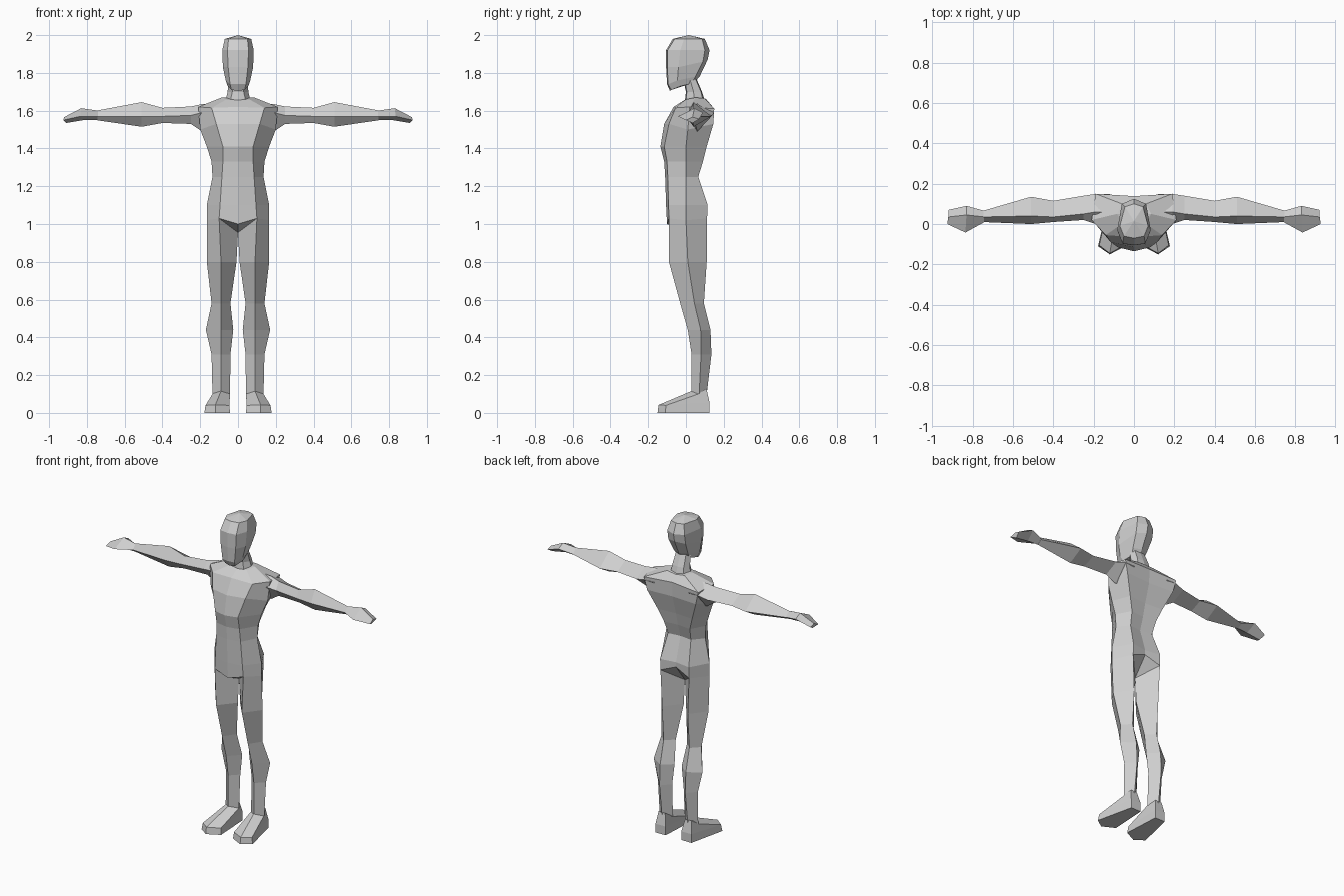
import bpy, bmesh

grey = bpy.data.materials.new("plain grey")
grey.diffuse_color = (0.62, 0.62, 0.62, 1)


def loft(name, rings, start=None, end=None, mirror=False):
    """Skin closed rings of equal size; cap ends flat or with a fan to a point."""
    bm = bmesh.new()
    loops = [[bm.verts.new(p) for p in r] for r in rings]
    n = len(loops[0])
    for a, b in zip(loops, loops[1:]):
        for i in range(n):
            j = (i + 1) % n
            bm.faces.new((a[i], a[j], b[j], b[i]))
    for loop, tip in ((loops[0], start), (loops[-1], end)):
        if tip is None:
            bm.faces.new(loop)
        else:
            t = bm.verts.new(tip)
            for i in range(n):
                bm.faces.new((loop[i], loop[(i + 1) % n], t))
    bmesh.ops.recalc_face_normals(bm, faces=bm.faces)
    me = bpy.data.meshes.new(name)
    bm.to_mesh(me)
    bm.free()
    me.materials.append(grey)
    ob = bpy.data.objects.new(name, me)
    bpy.context.collection.objects.link(ob)
    if mirror:
        ob.modifiers.new("Mirror", 'MIRROR').use_mirror_merge = False
    return ob


def sym(half):
    """Front centre, front corner, side, back corner, back centre -> full ring."""
    return half + [(-x, y, z) for x, y, z in half[3:0:-1]]


def level(z, fc, f, s, b, bc):
    """Symmetric ring at one height; f, s, b are (x, y)."""
    return sym([(0, fc, z), (*f, z), (*s, z), (*b, z), (0, bc, z)])


# Torso from hips to the base of the neck
crotch = (0, 0.01, 0.955)
hip_front, hip_side, hip_back = (.10, -.09, 1.03), (.165, 0, 1.02), (.10, .112, 1.03)
loft("torso", [
    sym([(0, -.10, 1.0), hip_front, hip_side, hip_back, (0, .10, 1.07)]),
    level(1.10, -.105, (.095, -.092), (.165, 0), (.10, .115), .10),
    level(1.25, -.11, (.085, -.096), (.135, 0), (.08, .065), .055),
    level(1.33, -.115, (.08, -.10), (.14, 0), (.09, .09), .08),
    level(1.41, -.135, (.08, -.115), (.165, 0), (.12, .11), .10),
    sym([(0, -.115, 1.53), (.115, -.09, 1.53), (.20, .01, 1.50),
         (.17, .145, 1.53), (0, .135, 1.53)]),
    sym([(0, -.065, 1.62), (.14, -.055, 1.615), (.21, .02, 1.62),
         (.19, .15, 1.61), (0, .138, 1.62)]),
    sym([(0, -.01, 1.655), (.06, 0, 1.66), (.085, .05, 1.67),
         (.06, .10, 1.665), (0, .108, 1.66)]),
], start=crotch, end=(0, .05, 1.67))

# Neck
loft("neck", [
    level(1.655, -.005, (.04, .0), (.065, .045), (.045, .09), .10),
    level(1.70, 0, (.03, .005), (.055, .04), (.04, .08), .085),
    level(1.77, -.015, (.03, -.01), (.05, .02), (.035, .05), .055),
])

# Head from jaw to crown
loft("head", [
    sym([(0, -.085, 1.705), (.035, -.077, 1.71), (.055, -.03, 1.73),
         (.04, .03, 1.745), (0, .045, 1.75)]),
    sym([(0, -.10, 1.74), (.042, -.095, 1.74), (.065, -.045, 1.76),
         (.05, .05, 1.78), (0, .072, 1.78)]),
    sym([(0, -.105, 1.83), (.052, -.098, 1.83), (.08, -.04, 1.83),
         (.06, .09, 1.86), (0, .115, 1.87)]),
    level(1.92, -.105, (.056, -.097), (.083, -.03), (.06, .10), .125),
    level(1.98, -.07, (.05, -.06), (.07, -.01), (.045, .085), .10),
], end=(0, .015, 2.0))


def diamond_z(z, inner, outer, mid_x, front, back, mid_y):
    """Four-sided leg section with ridges at front, outside, back and inside."""
    return [(mid_x, front, z), (outer, mid_y, z), (mid_x, back, z), (inner, mid_y, z)]


# Legs
loft("leg", [
    [hip_front, hip_side, hip_back, crotch],
    diamond_z(.80, .008, .165, .09, -.09, .11, .01),
    diamond_z(.58, .04, .14, .09, -.03, .095, .045),
    diamond_z(.44, .025, .17, .09, .01, .13, .078),
    diamond_z(.31, .04, .14, .09, .03, .135, .08),
    diamond_z(.10, .042, .135, .09, .03, .11, .07),
], mirror=True)

# Feet: sole, welt, ankle
loft("foot", [
    [(.055, .125, 0), (.125, .125, 0), (.178, -.11, 0), (.12, -.15, 0), (.042, -.11, 0)],
    [(.055, .125, .055), (.125, .125, .055), (.172, -.105, .04), (.12, -.145, .042),
     (.046, -.105, .04)],
    [(.07, .108, .13), (.115, .108, .13), (.135, .065, .10), (.09, .028, .115),
     (.042, .065, .10)],
], mirror=True)


def diamond_x(x, top, bottom, front, back, mid_z, mid_y):
    """Four-sided arm section with ridges on top, in front, below and behind."""
    return [(x, mid_y, top), (x, front, mid_z), (x, mid_y, bottom), (x, back, mid_z)]


# Arms
loft("arm", [
    diamond_x(.12, 1.64, 1.49, .0, .148, 1.59, .06),
    diamond_x(.19, 1.635, 1.49, .0, .149, 1.59, .06),
    diamond_x(.25, 1.622, 1.53, .02, .14, 1.575, .05),
    diamond_x(.40, 1.615, 1.535, .01, .115, 1.57, .035),
    diamond_x(.51, 1.645, 1.515, .0, .135, 1.57, .04),
    diamond_x(.75, 1.60, 1.55, .01, .065, 1.57, .035),
], mirror=True)

# Hands: wrist, knuckles with thumb corner, fingertips
loft("hand", [
    diamond_x(.74, 1.60, 1.55, .01, .065, 1.57, .035),
    [(.83, .045, 1.613), (.835, -.042, 1.57), (.82, .03, 1.55), (.83, .09, 1.59)],
    [(.92, .035, 1.566), (.925, .0, 1.55), (.91, .035, 1.535), (.92, .07, 1.556)],
], mirror=True)
